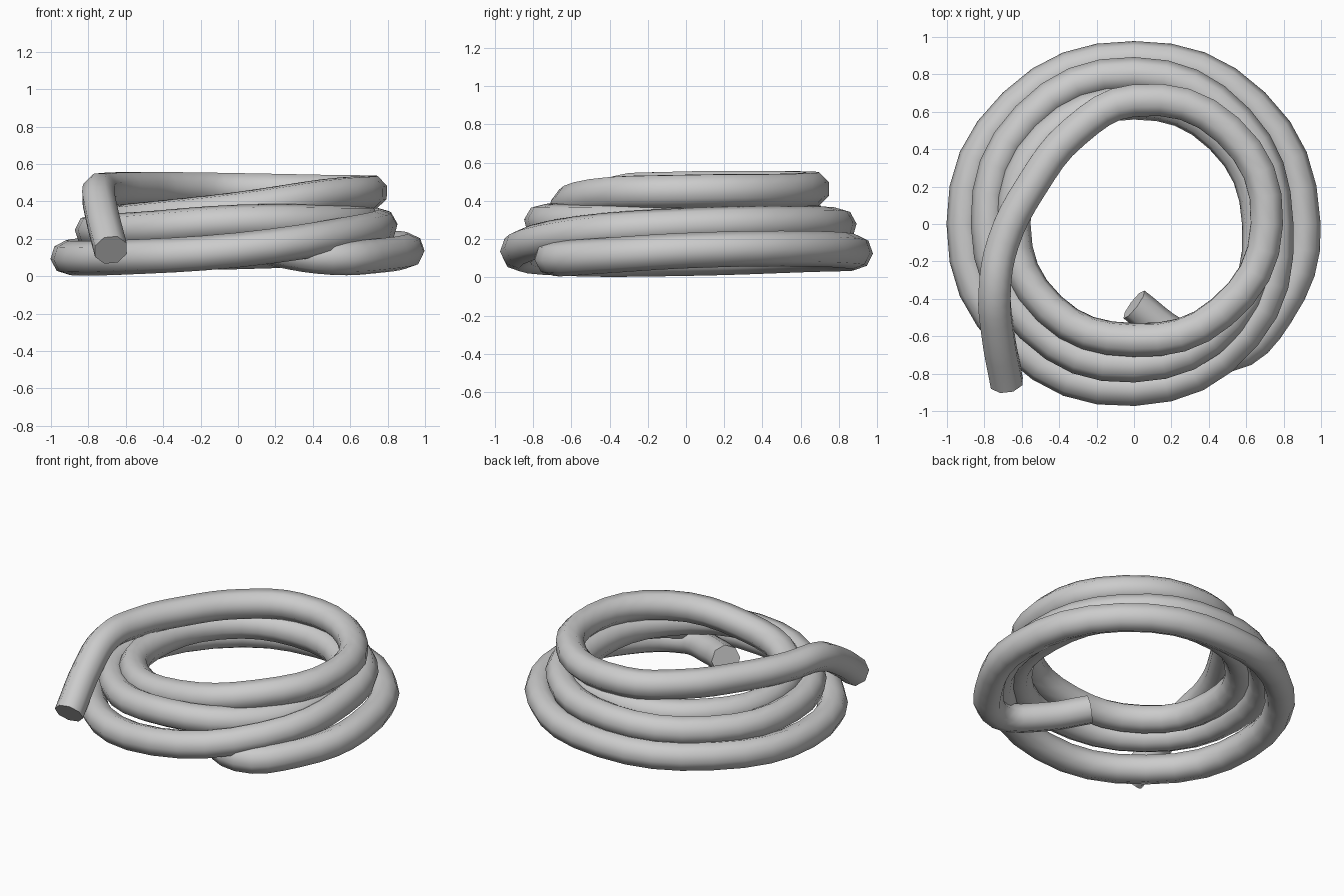
import bpy
from math import cos, sin, radians

if "Cube" in bpy.data.objects:
    bpy.data.objects.remove(bpy.data.objects["Cube"])

R = 0.093

# Coil: (radius, height) every 45 degrees, counter-clockwise from +x
coil = [
    (.905, .14), (.90, .15), (.885, .13), (.90, .12), (.91, .10), (.90, .10), (.88, .14), (.835, .225),
    (.76, .27), (.78, .28), (.80, .27), (.80, .25), (.78, .24), (.77, .25), (.755, .29), (.725, .29),
    (.67, .29), (.66, .30), (.65, .30), (.655, .30), (.645, .29), (.64, .31), (.62, .36), (.665, .43),
    (.71, .45), (.71, .455), (.66, .465),
]

# Loose inner end, then the coil, then the tail hanging over the outside
points = [(0.0, -.43, .20), (.22, -.595, .14), (.50, -.70, .10), (.76, -.48, .11)]
for i, (r, z) in enumerate(coil):
    a = radians(45 * i)
    points.append((r * cos(a), r * sin(a), z))
points += [(-.32, .49, .47), (-.55, .20, .47), (-.70, -.10, .465),
           (-.745, -.36, .445), (-.73, -.57, .34), (-.68, -.85, .14)]

# Rope: eight-sided tube swept along a smooth path
curve = bpy.data.curves.new("rope", 'CURVE')
curve.dimensions = '3D'
curve.bevel_depth = R
curve.bevel_resolution = 2
curve.resolution_u = 4
curve.use_fill_caps = True
spline = curve.splines.new('BEZIER')
spline.bezier_points.add(len(points) - 1)
for bp, p in zip(spline.bezier_points, points):
    bp.co = p
    bp.handle_left_type = bp.handle_right_type = 'AUTO'
rope = bpy.data.objects.new("coiled_rope", curve)
bpy.context.collection.objects.link(rope)

# Mesh with smooth sides and crisp end caps
bpy.context.view_layer.objects.active = rope
rope.select_set(True)
bpy.ops.object.convert(target='MESH')
bpy.ops.object.shade_smooth_by_angle(angle=radians(60))
